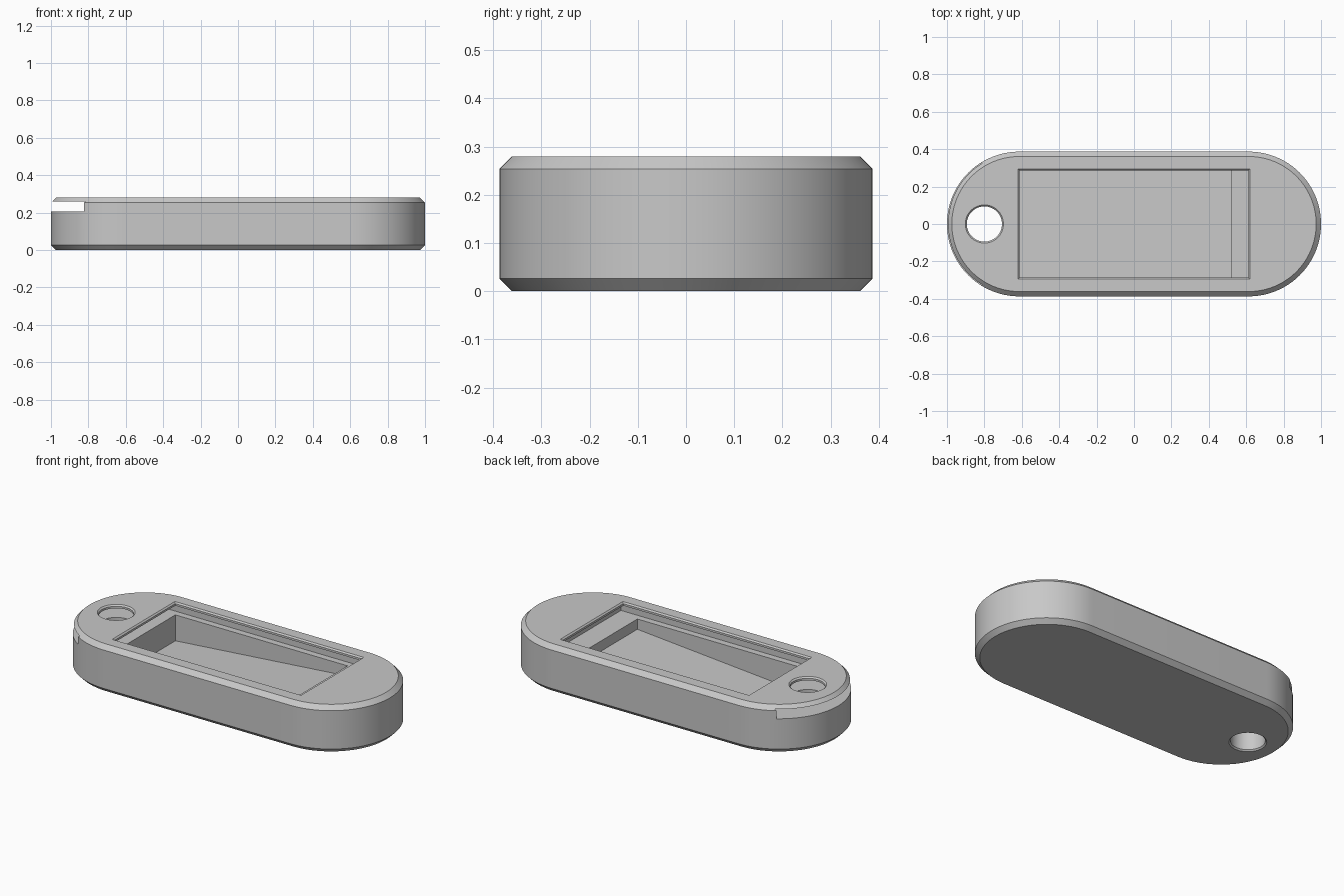
import bpy
import bmesh
import math

old = bpy.data.objects.get("Cube")
if old:
    bpy.data.objects.remove(old, do_unlink=True)

HEIGHT, RADIUS, CHAMFER = 0.28, 0.387, 0.026
ARC_CENTRE = 1 - RADIUS
SLOT_FLOOR, SLOT_TOP = 0.206, 0.26
EDGE = 0.008  # small chamfer on the window and hole rims

grey = bpy.data.materials.new("plain grey")
grey.use_nodes = True
colour = (0.58, 0.58, 0.58, 1)
grey.diffuse_color = colour
grey.node_tree.nodes["Principled BSDF"].inputs["Base Color"].default_value = colour


def make_object(name, bm):
    bmesh.ops.recalc_face_normals(bm, faces=bm.faces)
    mesh = bpy.data.meshes.new(name)
    bm.to_mesh(mesh)
    bm.free()
    mesh.materials.append(grey)
    obj = bpy.data.objects.new(name, mesh)
    bpy.context.collection.objects.link(obj)
    return obj


def loft(name, outlines):
    """Skin a stack of closed outlines and cap both ends."""
    bm = bmesh.new()
    rings = [[bm.verts.new(p) for p in outline] for outline in outlines]
    for low, high in zip(rings, rings[1:]):
        for i in range(len(low)):
            j = (i + 1) % len(low)
            bm.faces.new((low[i], low[j], high[j], high[i]))
    bm.faces.new(rings[0][::-1])
    bm.faces.new(rings[-1])
    return make_object(name, bm)


def capsule(radius, z, steps=48):
    points = []
    for side in (1, -1):
        for i in range(steps + 1):
            a = math.pi * (i / steps - 0.5)
            points.append((side * (ARC_CENTRE + radius * math.cos(a)),
                           side * radius * math.sin(a), z))
    return points


def rectangle(x0, x1, half_y, z0, z1):
    """Rectangle rising from z0 at x0 to z1 at x1."""
    return [(x0, -half_y, z0), (x1, -half_y, z1), (x1, half_y, z1), (x0, half_y, z0)]


def circle(x, radius, z, steps=64):
    return [(x + radius * math.cos(math.tau * i / steps),
             radius * math.sin(math.tau * i / steps), z) for i in range(steps)]


# Rounded case with chamfered rims
case = loft("case_body", [capsule(RADIUS - CHAMFER, 0),
                          capsule(RADIUS, CHAMFER),
                          capsule(RADIUS, HEIGHT - CHAMFER),
                          capsule(RADIUS - CHAMFER, HEIGHT)])

# Lid channel open at one end, window, ramped pocket and through hole
window = [(0, 0.235), (0, HEIGHT - EDGE), (EDGE, HEIGHT), (EDGE, 0.4)]
hole = [(EDGE, -0.1), (EDGE, 0), (0, EDGE), (0, HEIGHT - EDGE), (EDGE, HEIGHT), (EDGE, 0.4)]
cutters = [
    loft("lid_channel", [rectangle(-1.2, 0.655, 0.325, z, z) for z in (SLOT_FLOOR, SLOT_TOP)]),
    loft("window", [rectangle(-0.613 - d, 0.613 + d, 0.287 + d, z, z) for d, z in window]),
    loft("pocket", [rectangle(-0.612, 0.52, 0.286, 0.052, 0.145),
                    rectangle(-0.612, 0.52, 0.286, 0.235, 0.235)]),
    loft("ring_hole", [circle(-0.8, 0.094 + d, z) for d, z in hole]),
]

bpy.context.view_layer.objects.active = case
for cutter in cutters:
    cutter.hide_render = True
    cut = case.modifiers.new(cutter.name, "BOOLEAN")
    cut.operation = "DIFFERENCE"
    cut.solver = "EXACT"
    cut.object = cutter
    bpy.ops.object.modifier_apply(modifier=cut.name)
for cutter in cutters:
    bpy.data.objects.remove(cutter, do_unlink=True)

# Smooth curved walls, crisp edges
bpy.ops.object.select_all(action="DESELECT")
case.select_set(True)
bpy.ops.object.shade_smooth_by_angle(angle=math.radians(25))
